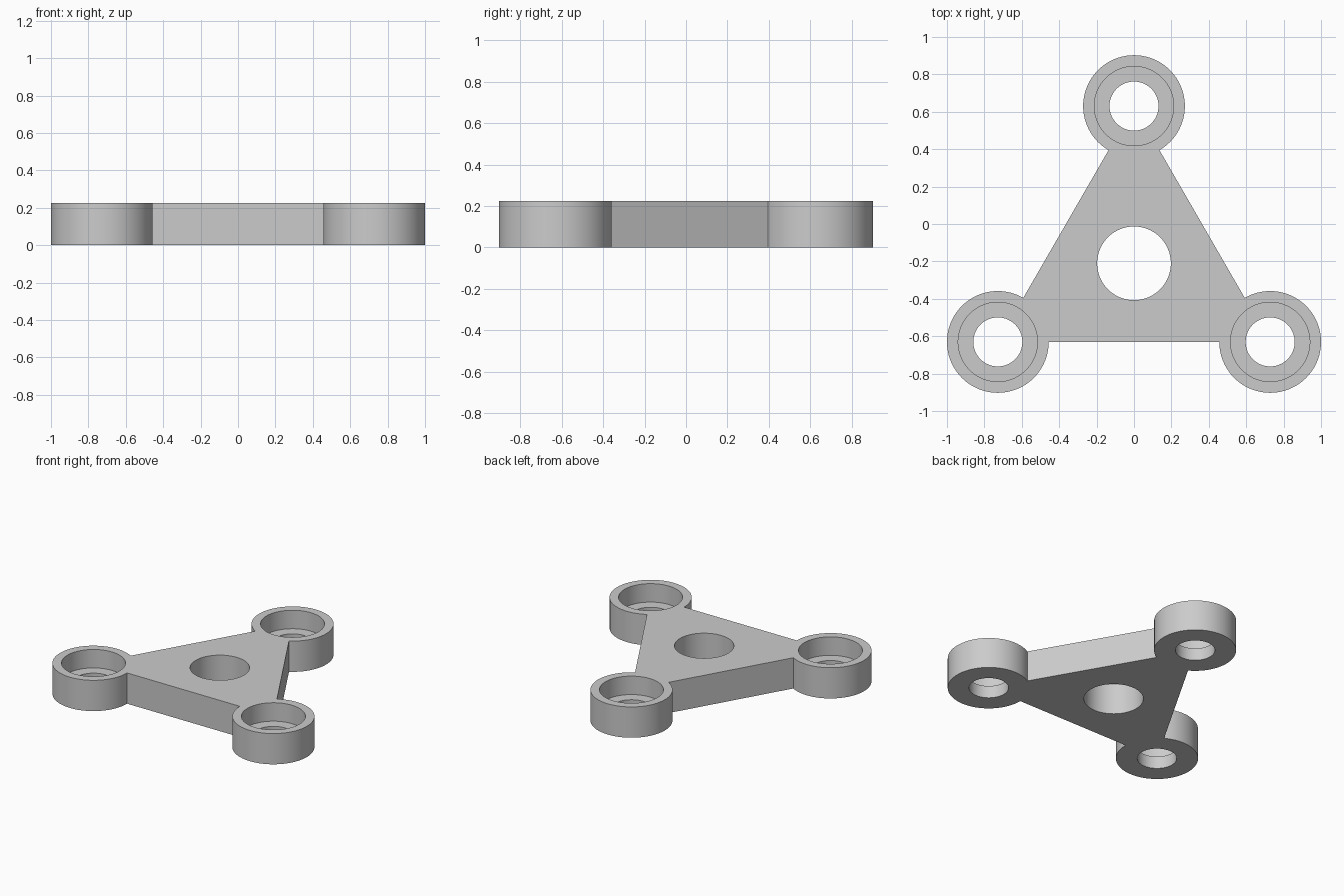
import bpy
import math

if "Cube" in bpy.data.objects:
    bpy.data.objects.remove(bpy.data.objects["Cube"], do_unlink=True)

HEIGHT = 0.225
LEDGE = 0.09            # thickness of the floor inside each cup
SIDE = 1.456            # distance between cup centres
CUP_R, BORE_R, HOLE_R, HUB_R = 0.272, 0.212, 0.131, 0.197
RISE = SIDE * math.sqrt(3) / 2
CENTRE_Y = -RISE / 6    # centroid of the triangle
REACH = SIDE / math.sqrt(3)

grey = bpy.data.materials.new("plain grey")
grey.use_nodes = True
colour = (0.6, 0.6, 0.6, 1)
grey.diffuse_color = colour
grey.node_tree.nodes["Principled BSDF"].inputs["Base Color"].default_value = colour


def prism(name, radius, x, y, bottom, top, sides=96, turn=0):
    """Upright prism or cylinder between two heights."""
    bpy.ops.mesh.primitive_cylinder_add(
        vertices=sides, radius=radius, depth=top - bottom,
        location=(x, y, (bottom + top) / 2), rotation=(0, 0, turn))
    obj = bpy.context.object
    obj.name = name
    obj.data.materials.append(grey)
    return obj


def combine(target, tool, operation):
    """Apply a boolean and discard the tool."""
    mod = target.modifiers.new(operation.lower(), "BOOLEAN")
    mod.operation = operation
    mod.solver = "EXACT"
    mod.object = tool
    bpy.context.view_layer.objects.active = target
    bpy.ops.object.modifier_apply(modifier=mod.name)
    bpy.data.objects.remove(tool, do_unlink=True)


# Triangular plate, one corner towards the back
bracket = prism("triangular_bracket", REACH, 0, CENTRE_Y, 0, HEIGHT, sides=3)
corner = bracket.data.vertices[0].co
bracket.rotation_euler.z = math.pi / 2 - math.atan2(corner.y, corner.x)
bpy.ops.object.transform_apply(location=True, rotation=True, scale=True)

corners = []
for i in range(3):
    angle = math.pi / 2 + i * math.tau / 3
    corners.append((REACH * math.cos(angle), CENTRE_Y + REACH * math.sin(angle)))

# Round cups on the corners
for x, y in corners:
    combine(bracket, prism("cup", CUP_R, x, y, 0, HEIGHT), "UNION")

# Stepped bore in each cup
for x, y in corners:
    combine(bracket, prism("bore", BORE_R, x, y, LEDGE, HEIGHT + 0.1), "DIFFERENCE")
    combine(bracket, prism("hole", HOLE_R, x, y, -0.1, HEIGHT), "DIFFERENCE")

# Central hole
combine(bracket, prism("centre_hole", HUB_R, 0, CENTRE_Y, -0.1, HEIGHT + 0.1), "DIFFERENCE")

bpy.ops.object.select_all(action="DESELECT")
bracket.select_set(True)
bpy.context.view_layer.objects.active = bracket
bpy.ops.object.shade_smooth_by_angle(angle=math.radians(30))
